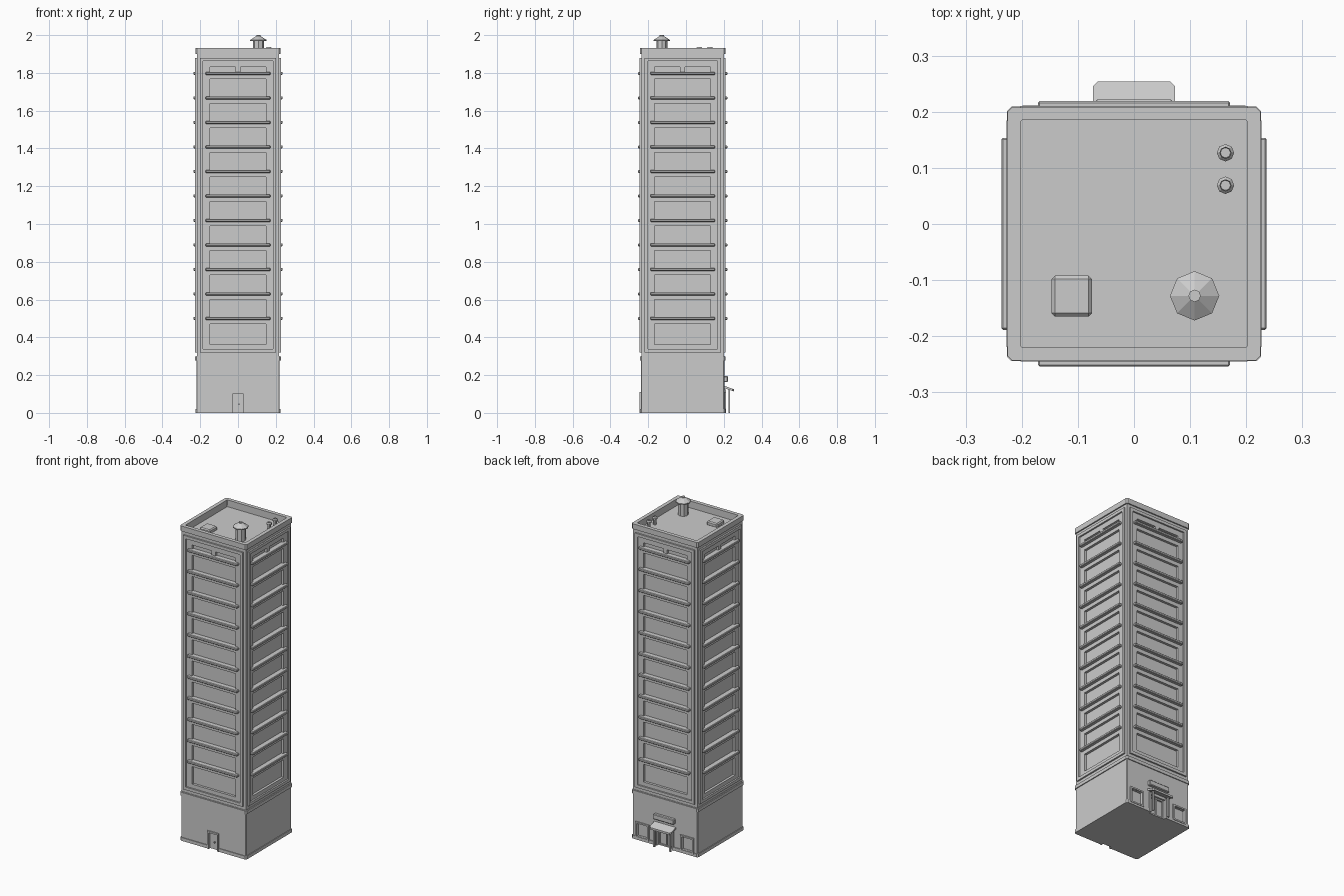
import bpy, bmesh, math

if "Cube" in bpy.data.objects:
    bpy.data.objects.remove(bpy.data.objects["Cube"])

CY = -0.0175          # tower axis in y
W, CORE = 0.218, 0.203


def finish(bm, name, rot=0, loc=(0, CY, 0)):
    bmesh.ops.recalc_face_normals(bm, faces=bm.faces)
    me = bpy.data.meshes.new(name)
    bm.to_mesh(me)
    bm.free()
    ob = bpy.data.objects.new(name, me)
    ob.location = loc
    ob.rotation_euler.z = rot
    bpy.context.collection.objects.link(ob)
    return ob


def boxes(name, items, rot=0, bevel=0):
    """Boxes (u0, u1, d0, d1, z0, z1): u along the facade, d outward (-y)."""
    bm = bmesh.new()
    for u0, u1, d0, d1, z0, z1 in items:
        vs = bmesh.ops.create_cube(bm, size=1)['verts']
        for v in vs:
            v.co = (u0 if v.co.x < 0 else u1, -d1 if v.co.y < 0 else -d0,
                    z0 if v.co.z < 0 else z1)
    if bevel:
        bmesh.ops.bevel(bm, geom=bm.edges[:], offset=bevel, segments=1, affect='EDGES')
    return finish(bm, name, rot)


def all_sides(ob):
    for k in range(1, 4):
        c = bpy.data.objects.new(f"{ob.name}_{k}", ob.data)
        c.location = ob.location
        c.rotation_euler.z = k * math.pi / 2
        bpy.context.collection.objects.link(c)


def octo(h, c):
    p = []
    for k in range(4):
        a = k * math.pi / 2
        for x, y in ((h, -h + c), (h, h - c)):
            p.append((x * math.cos(a) - y * math.sin(a), x * math.sin(a) + y * math.cos(a)))
    return p


def slab(name, h, c, z0, z1, inner=None):
    """Square slab with chamfered corners, or a ring when inner is given."""
    bm = bmesh.new()
    loops = [[bm.verts.new((x, y, z)) for x, y in octo(h, c)] for z in (z0, z1)]
    if inner:
        loops += [[bm.verts.new((x, y, z)) for x, y in octo(inner, 0.003)] for z in (z1, z0)]
    n = len(loops)
    for i in range(n if inner else n - 1):
        a, b = loops[i], loops[(i + 1) % n]
        for j in range(8):
            bm.faces.new((a[j], a[(j + 1) % 8], b[(j + 1) % 8], b[j]))
    if not inner:
        bm.faces.new(loops[0])
        bm.faces.new(loops[1])
    return finish(bm, name)


def lathe(name, x, y, profile, n=8):
    bm = bmesh.new()
    rings = [[bm.verts.new((r * math.cos(2 * math.pi * k / n), r * math.sin(2 * math.pi * k / n), z))
              for k in range(n)] for r, z in profile]
    for a, b in zip(rings, rings[1:]):
        for j in range(n):
            bm.faces.new((a[j], a[(j + 1) % n], b[(j + 1) % n], b[j]))
    bm.faces.new(rings[0])
    bm.faces.new(rings[-1])
    return finish(bm, name, 0, (x, y, 0))


def frame(u0, u1, z0, z1, t, d0, d1):
    return [(u0, u0 + t, d0, d1, z0, z1), (u1 - t, u1, d0, d1, z0, z1),
            (u0 + t, u1 - t, d0, d1, z1 - t, z1), (u0 + t, u1 - t, d0, d1, z0, z0 + t)]


# base storey with doorways cut out
base = slab("base_storey", 0.221, 0.004, 0, 0.30)
plinth = slab("plinth", 0.2255, 0.008, 0, 0.02)
cut_back = boxes("doorway_cutter", [(-0.052, 0.052, 0.20, 0.3, -0.1, 0.115),
                                    (0.115, 0.19, 0.209, 0.3, 0.022, 0.10),
                                    (-0.19, -0.115, 0.209, 0.3, 0.022, 0.10)], math.pi)
cut_front = boxes("service_door_cutter", [(-0.028, 0.028, 0.212, 0.3, -0.1, 0.10)])
for c in (cut_back, cut_front):
    c.hide_render = True
    c.hide_viewport = True
    for ob in (base, plinth):
        m = ob.modifiers.new("cut", 'BOOLEAN')
        m.operation, m.object, m.solver = 'DIFFERENCE', c, 'EXACT'
slab("belt_course", 0.2265, 0.008, 0.278, 0.298)

# shaft core and facades with recessed windows
slab("shaft_core", CORE, 0.0005, 0.29, 1.89)
STEP = 0.1297
tops = [1.83] + [1.767 - STEP * i for i in range(11)]
sills = [1.804 - STEP * i for i in range(11)] + [0.362]
wall = [(-W, -0.148, CORE, W, 0.295, 1.908), (0.148, CORE, CORE, W, 0.295, 1.908),
        (-0.148, 0.148, CORE, W, 1.83, 1.908), (-0.148, 0.148, CORE, W, 0.295, 0.362),
        (-0.014, 0.012, CORE, W, 1.79, 1.83)]
wall += [(-0.148, 0.148, CORE, W, tops[i + 1], sills[i]) for i in range(11)]
all_sides(boxes("facade_wall", wall))
all_sides(boxes("facade_frame", frame(-0.202, 0.202, 0.32, 1.88, 0.018, 0.21, 0.2275)))
all_sides(boxes("floor_ledge", [(-0.171, 0.171, 0.21, 0.2365, z - 0.014, z + 0.001)
                                for z in sills[:11]], 0, 0.003))

# parapet cap
slab("parapet_cap", 0.2255, 0.008, 1.90, 1.932, 0.2025)

# rooftop equipment
lathe("roof_vent", 0.108, -0.128, [(0.029, 1.885), (0.029, 1.968), (0.044, 1.968), (0.044, 1.974),
                                   (0.011, 1.995), (0.011, 2.0)])
for y in (0.127, 0.069):
    lathe("roof_pipe", 0.163, y, [(0.010, 1.885), (0.010, 1.922), (0.0155, 1.924), (0.0155, 1.932),
                                  (0.010, 1.938), (0.009, 1.926)])
boxes("roof_hatch", [(-0.147, -0.075, 0.0745, 0.1475, 1.885, 1.912)], 0, 0.006)

# service door on the front
boxes("service_door_frame", [(-0.038, -0.028, 0.212, 0.2285, 0, 0.11),
                             (0.028, 0.038, 0.212, 0.2285, 0, 0.11),
                             (-0.028, 0.028, 0.212, 0.2285, 0.10, 0.11)])
boxes("service_door_knob", [(0.002, 0.009, 0.21, 0.222, 0.042, 0.049)])

# back entrance: windows, doors, posts, canopy and blank panel
R = math.pi
for s in (-0.1525, 0.1525):
    boxes("entrance_window_frame", frame(s - 0.046, s + 0.046, 0.012, 0.11, 0.009, 0.209, 0.2285), R)
boxes("entrance_door_frame", frame(-0.052, 0.052, 0, 0.115, 0.008, 0.198, 0.21)
      + [(-0.004, 0.004, 0.198, 0.208, 0.008, 0.107)], R)
boxes("entrance_surround", [(-0.062, -0.052, 0.20, 0.229, 0, 0.125),
                            (0.052, 0.062, 0.20, 0.229, 0, 0.125)], R)
boxes("canopy_post", [(s - 0.005, s + 0.005, 0.2415, 0.2515, 0, 0.13) for s in (-0.055, 0.055)], R)
boxes("entrance_panel", [(-0.07, 0.07, 0.215, 0.239, 0.163, 0.195)], R, 0.004)

# sloping canopy with clipped front corners
bm = bmesh.new()
outline = [(-0.073, 0.215), (0.073, 0.215), (0.073, 0.2635), (0.065, 0.2715),
           (-0.065, 0.2715), (-0.073, 0.2635)]
lv = [[bm.verts.new((u, -d, 0.145 + dz - 0.35 * (d - 0.215))) for u, d in outline]
      for dz in (-0.012, 0)]
bm.faces.new(lv[0])
bm.faces.new(lv[1])
for j in range(6):
    bm.faces.new((lv[0][j], lv[0][(j + 1) % 6], lv[1][(j + 1) % 6], lv[1][j]))
finish(bm, "entrance_canopy", R)
